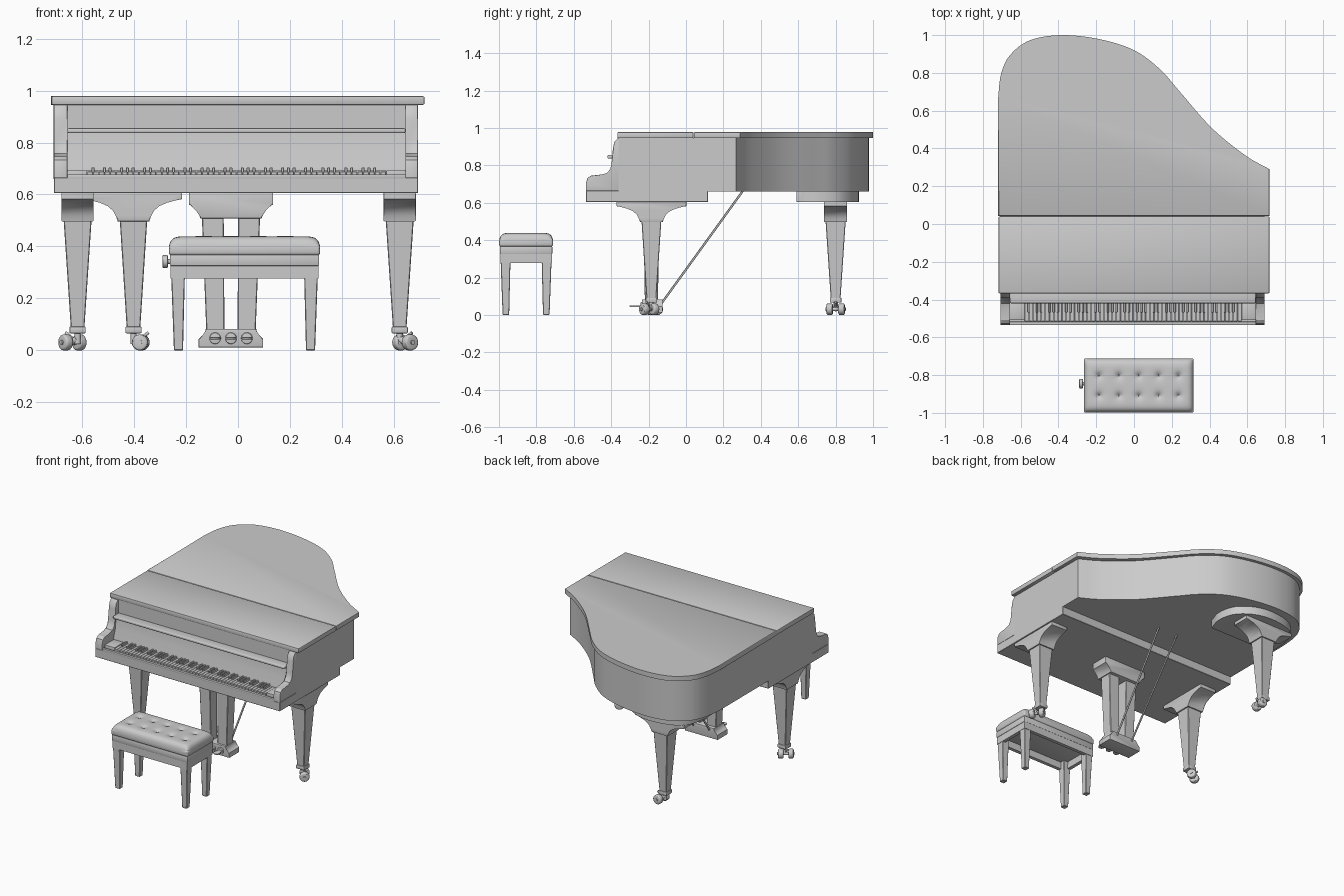
import bpy, bmesh, math
from mathutils import Vector, Matrix

if "Cube" in bpy.data.objects:
    bpy.data.objects.remove(bpy.data.objects["Cube"])


def finish(name, bm, loc=(0, 0, 0), rot=0):
    bmesh.ops.recalc_face_normals(bm, faces=bm.faces[:])
    me = bpy.data.meshes.new(name)
    bm.to_mesh(me)
    bm.free()
    ob = bpy.data.objects.new(name, me)
    bpy.context.collection.objects.link(ob)
    ob.location, ob.rotation_euler = loc, (0, 0, rot)
    return ob


def boxes(name, items, bevel=0.0, seg=2):
    """One object from (x0, x1, y0, y1, z0, z1) boxes."""
    bm = bmesh.new()
    for x0, x1, y0, y1, z0, z1 in items:
        m = Matrix.Translation(((x0 + x1) / 2, (y0 + y1) / 2, (z0 + z1) / 2)) @ \
            Matrix.Diagonal((x1 - x0, y1 - y0, z1 - z0, 1))
        bmesh.ops.create_cube(bm, size=1, matrix=m)
    if bevel:
        bmesh.ops.bevel(bm, geom=bm.edges[:], offset=bevel, segments=seg,
                        profile=0.5, affect='EDGES')
    return finish(name, bm)


def prism(name, pts, axis, a, b, bevel=0.0, loc=(0, 0, 0), rot=0):
    """Extrude a 2D outline along an axis from a to b, optionally rounding the rims."""
    put = {'x': lambda p, t: (t, p[0], p[1]), 'y': lambda p, t: (p[0], t, p[1]),
           'z': lambda p, t: (p[0], p[1], t)}[axis]
    bm = bmesh.new()
    lo = [bm.verts.new(put(p, a)) for p in pts]
    hi = [bm.verts.new(put(p, b)) for p in pts]
    caps = [bm.faces.new(lo), bm.faces.new(hi)]
    n = len(pts)
    for i in range(n):
        j = (i + 1) % n
        bm.faces.new((lo[i], lo[j], hi[j], hi[i]))
    if bevel:
        edges = [e for f in caps for e in f.edges]
        bmesh.ops.bevel(bm, geom=edges, offset=bevel, segments=2, profile=0.5, affect='EDGES')
    return finish(name, bm, loc, rot)


def taper(name, top, bottom, loc=(0, 0, 0), rot=0):
    """Tapered post; each end is (cx, cy, width, depth, z)."""
    bm = bmesh.new()
    rings = [[bm.verts.new((cx + sx * w / 2, cy + sy * d / 2, z))
              for sx, sy in ((-1, -1), (1, -1), (1, 1), (-1, 1))]
             for cx, cy, w, d, z in (bottom, top)]
    bm.faces.new(rings[0])
    bm.faces.new(rings[1])
    for i in range(4):
        j = (i + 1) % 4
        bm.faces.new((rings[0][i], rings[0][j], rings[1][j], rings[1][i]))
    bmesh.ops.bevel(bm, geom=bm.edges[:], offset=0.003, segments=1, affect='EDGES')
    return finish(name, bm, loc, rot)


def rod(name, p, q, r, bevel=0.0, sides=24):
    p, q = Vector(p), Vector(q)
    d = q - p
    m = Matrix.Translation((p + q) / 2) @ d.to_track_quat('Z', 'Y').to_matrix().to_4x4()
    bm = bmesh.new()
    bmesh.ops.create_cone(bm, cap_ends=True, segments=sides, radius1=r, radius2=r,
                          depth=d.length, matrix=m)
    if bevel:
        rim = [e for f in bm.faces if len(f.verts) > 4 for e in f.edges]
        bmesh.ops.bevel(bm, geom=rim, offset=bevel, segments=3, profile=0.5, affect='EDGES')
    return finish(name, bm)


def spline(pts, steps=8):
    """Catmull-Rom curve through the points."""
    v = [Vector(p) for p in pts]
    v = [2 * v[0] - v[1]] + v + [2 * v[-1] - v[-2]]
    out = []
    for a, b, c, d in zip(v, v[1:], v[2:], v[3:]):
        for k in range(steps):
            t = k / steps
            out.append(0.5 * (2 * b + (c - a) * t + (2 * a - 5 * b + 4 * c - d) * t * t
                              + (3 * b - a - 3 * c + d) * t ** 3))
    return [tuple(p) for p in out] + [tuple(v[-2])]


# Lid and curved case share one plan outline
L, R = -0.708, 0.692
curve = spline([(0.717, 0.29), (0.587, 0.365), (0.41, 0.51), (0.243, 0.70), (0.137, 0.82),
                (0, 0.92), (-0.18, 0.978), (-0.38, 1.0), (-0.55, 0.973), (-0.656, 0.894),
                (-0.704, 0.793), (-0.72, 0.66)])
prism("lid_rear", [(-0.72, 0.043), (0.717, 0.043)] + curve, 'z', 0.945, 0.978, 0.005)
boxes("lid_front_flap", [(-0.717, 0.717, -0.367, 0.04, 0.945, 0.978)], 0.005)
case = [(x * 0.975 - 0.007, y - 0.022) for x, y in curve]
prism("case", [(L, -0.36), (R, -0.36)] + case, 'z', 0.66, 0.945)

# Key bed, cheek arms and key slip
boxes("key_bed", [(L, R, -0.535, 0.118, 0.605, 0.665)], 0.002, 1)
arm = [(-0.33, 0.665), (-0.535, 0.665), (-0.535, 0.705), (-0.527, 0.732), (-0.507, 0.746),
       (-0.45, 0.748), (-0.42, 0.757), (-0.402, 0.78), (-0.395, 0.81), (-0.391, 0.89),
       (-0.383, 0.925), (-0.365, 0.945), (-0.33, 0.945)]
prism("left_arm", arm, 'x', L, -0.656, 0.003)
prism("right_arm", arm, 'x', 0.644, R, 0.003)
boxes("key_slip", [(-0.656, 0.644, -0.535, -0.517, 0.66, 0.677)], 0.002)
boxes("key_blocks", [(-0.656, -0.58, -0.508, -0.40, 0.66, 0.692),
                     (0.57, 0.644, -0.508, -0.40, 0.66, 0.692)], 0.002)

# Fallboard with rounded lip
prism("fallboard", [(-0.35, 0.69), (-0.412, 0.69), (-0.410, 0.705), (-0.392, 0.76),
                    (-0.384, 0.84), (-0.35, 0.84)], 'x', -0.656, 0.644)
boxes("fallboard_lip", [(-0.656, 0.644, -0.42, -0.35, 0.836, 0.855)], 0.006, 3)

# Keys
w = 1.15 / 52
boxes("white_keys", [(-0.58 + i * w + 0.0008, -0.58 + (i + 1) * w - 0.0008, -0.515, -0.40,
                      0.66, 0.688) for i in range(52)], 0.001, 1)
boxes("black_keys", [(-0.58 + (i + 1) * w - 0.0058, -0.58 + (i + 1) * w + 0.0058, -0.468, -0.40,
                      0.68, 0.704) for i in range(51) if i % 7 in (0, 2, 3, 5, 6)], 0.002, 1)

# Block under the tail that carries the rear leg
tail = spline([(-0.15, 0.59), (-0.12, 0.70), (-0.15, 0.82), (-0.25, 0.90), (-0.38, 0.925),
               (-0.53, 0.895), (-0.61, 0.82), (-0.635, 0.70), (-0.635, 0.59)], 5)
prism("tail_block", tail, 'z', 0.605, 0.665, 0.003)


# Legs with flared bracket, collar and twin-wheel caster
def leg(name, x, y, rot, cx, cy, axis):
    half = [(0.187, 0.607), (0.187, 0.582), (0.165, 0.578), (0.128, 0.571), (0.098, 0.558),
            (0.077, 0.54), (0.066, 0.52), (0.061, 0.497)]
    prism(name + "_bracket", half + [(-a, z) for a, z in reversed(half)], 'x',
          -0.062, 0.062, 0.003, (x, y, 0), rot)
    taper(name, (0, 0, 0.108, 0.106, 0.505), (0, 0, 0.052, 0.052, 0.085), (x, y, 0), rot)
    boxes(name + "_collar", [(x - 0.031, x + 0.031, y - 0.031, y + 0.031, 0.066, 0.092)], 0.004)
    d = Vector((math.cos(axis), math.sin(axis), 0))
    c = Vector((cx, cy, 0.031))
    for side, s in (("a", -1), ("b", 1)):
        rod(f"{name}_wheel_{side}", c + d * s * 0.015, c + d * s * 0.049, 0.031, 0.009)
    rod(name + "_axle", c - d * 0.054, c + d * 0.054, 0.009)
    rod(name + "_caster_stem", (x, y, 0.025), (x, y, 0.07), 0.012)
    rod(name + "_caster_fork", (x, y, 0.045), c, 0.013)
    out = Vector((cx - x, cy - y, 0)).normalized()
    rod(name + "_brake_lever", c + Vector((0, 0, 0.015)), c + out * 0.03 + Vector((0, 0, 0.038)), 0.006)


leg("front_left_leg", -0.617, -0.185, 0, -0.637, -0.185 + 0.012, math.radians(35))
leg("front_right_leg", 0.622, -0.185, 0, 0.643, -0.185 - 0.012, math.radians(125))
leg("rear_leg", -0.402, 0.80, math.pi / 2, -0.374, 0.80, math.radians(85))

# Pedal lyre
cx = -0.027
head = [(0.162, 0.607), (0.162, 0.562), (0.148, 0.556), (0.132, 0.54), (0.122, 0.525), (0.118, 0.508)]
foot = [(0.124, 0.012), (0.124, 0.045), (0.108, 0.055), (0.099, 0.068), (0.097, 0.083)]
for nm, prof, y0, y1 in (("lyre_head", head, -0.25, -0.12), ("pedal_box", foot, -0.235, -0.125)):
    prism(nm, [(cx + a, z) for a, z in prof] + [(cx - a, z) for a, z in reversed(prof)],
          'y', y0, y1, 0.003)
for nm, s in (("left", -1), ("right", 1)):
    taper(f"lyre_{nm}_column", (cx + s * 0.07, -0.185, 0.084, 0.085, 0.515),
          (cx + s * 0.06, -0.185, 0.07, 0.07, 0.075))
    rod(f"lyre_{nm}_brace", (cx + s * 0.06, -0.14, 0.05), (cx + s * 0.075, 0.305, 0.665), 0.006, sides=12)
for i in (-1, 0, 1):
    px = cx + i * 0.061
    rod(f"pedal_rosette_{i + 2}", (px, -0.243, 0.047), (px, -0.23, 0.047), 0.022, 0.004)
    tip = [(px + 0.021 * math.cos(t), -0.28 + 0.021 * math.sin(t))
           for t in (math.pi + math.pi * k / 12 for k in range(13))]
    prism(f"pedal_{i + 2}", tip + [(px + 0.011, -0.235), (px - 0.011, -0.235)], 'z',
          0.043, 0.051, 0.002)

# Bench frame and legs
bx, by = 0.025, -0.855
hx, hy = 0.284, 0.138
boxes("bench_top_frame", [(bx - hx - 0.003, bx + hx + 0.003, by - hy - 0.002, by + hy + 0.002,
                           0.325, 0.368)], 0.004)
boxes("bench_apron", [(bx - hx, bx + hx, by + s * (hy - 0.012) - 0.012, by + s * (hy - 0.012) + 0.012,
                       0.277, 0.33) for s in (-1, 1)] +
      [(bx + s * (hx - 0.012) - 0.012, bx + s * (hx - 0.012) + 0.012, by - hy + 0.02, by + hy - 0.02,
        0.277, 0.33) for s in (-1, 1)])
for nx, sx in (("left", -1), ("right", 1)):
    for ny, sy in (("front", -1), ("rear", 1)):
        taper(f"bench_{ny}_{nx}_leg",
              (bx + sx * (hx - 0.028), by + sy * (hy - 0.028), 0.055, 0.055, 0.328),
              (bx + sx * (hx - 0.03), by + sy * (hy - 0.03), 0.035, 0.035, 0.0))

# Tufted cushion: rounded pad below, dimpled dome above
ux, uy = 0.291, 0.144
boxes("cushion_base", [(bx - ux, bx + ux, by - uy, by + uy, 0.366, 0.408)], 0.011, 3)
tufts = [(bx + i * 0.105, by + s * 0.053) for i in range(-2, 3) for s in (-1, 1)]
bm = bmesh.new()
bmesh.ops.create_grid(bm, x_segments=110, y_segments=60, size=1)
for v in bm.verts:
    u, t = math.sin(v.co.x * math.pi / 2), math.sin(v.co.y * math.pi / 2)
    dome = max(0, (1 - abs(u) ** 18) * (1 - abs(t) ** 9)) ** 0.5
    k = 1 - 0.06 * max(0, abs(u * t) - 0.8)
    x, y = bx + u * ux * k, by + t * uy * k
    dip = sum(math.exp(-math.hypot(x - a, y - b) / 0.013) for a, b in tufts)
    v.co = (x, y, 0.391 + 0.049 * dome - 0.024 * dip * dome)
finish("cushion_top", bm)
for n, (a, b) in enumerate(tufts):
    rod(f"cushion_button_{n + 1}", (a, b, 0.405), (a, b, 0.421), 0.006, 0.002, 12)

# Height knob on the bench
rod("bench_knob_shaft", (bx - hx - 0.02, by + 0.01, 0.342), (bx - hx + 0.01, by + 0.01, 0.342), 0.009)
rod("bench_knob", (-0.29, by + 0.01, 0.342), (-0.27, by + 0.01, 0.342), 0.025, 0.004, 16)

# Smooth shading with sharp edges kept
bpy.ops.object.select_all(action='SELECT')
bpy.context.view_layer.objects.active = bpy.context.selected_objects[0]
bpy.ops.object.shade_smooth_by_angle(angle=math.radians(30))
